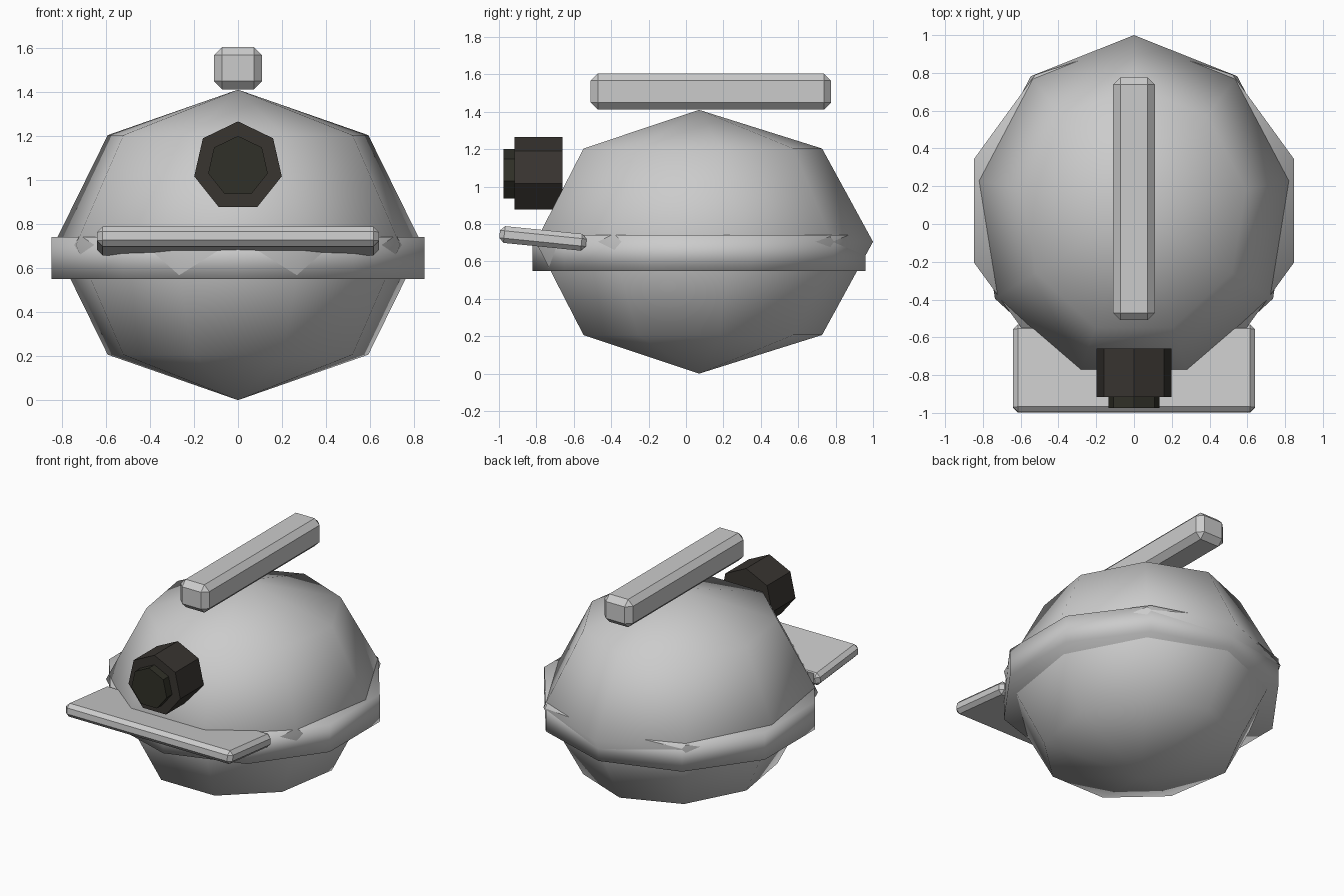
import bpy
import bmesh
from math import sin, cos, pi, radians
from mathutils import Matrix

if "Cube" in bpy.data.objects:
    bpy.data.objects.remove(bpy.data.objects["Cube"])


def finish(name, bm, smooth=False, color=None):
    bmesh.ops.recalc_face_normals(bm, faces=bm.faces)
    mesh = bpy.data.meshes.new(name)
    for f in bm.faces:
        f.smooth = smooth
    bm.to_mesh(mesh)
    bm.free()
    obj = bpy.data.objects.new(name, mesh)
    bpy.context.collection.objects.link(obj)
    if color:
        mat = bpy.data.materials.new(name + "_color")
        mat.diffuse_color = (*color, 1)
        mat.use_nodes = True
        mat.node_tree.nodes["Principled BSDF"].inputs["Base Color"].default_value = mat.diffuse_color
        mesh.materials.append(mat)
    return obj


def lathe(name, profile, sides, loc, scale=(1, 1, 1), tilt=0, smooth=False, color=None):
    """Revolve (radius, height) points around z, first corner on +y."""
    bm = bmesh.new()
    rings = []
    for r, z in profile:
        count = sides if r > 0 else 1
        angles = [pi / 2 + 2 * pi * i / sides for i in range(count)]
        rings.append([bm.verts.new((r * cos(a), r * sin(a), z)) for a in angles])
    for a, b in zip(rings, rings[1:]):
        for i in range(sides):
            j = (i + 1) % sides
            corners = [a[i % len(a)], a[j % len(a)], b[j % len(b)], b[i % len(b)]]
            bm.faces.new(list(dict.fromkeys(corners)))
    for ring in (rings[0], rings[-1]):
        if len(ring) > 1:
            bm.faces.new(ring)
    bm.transform(Matrix.Diagonal((*scale, 1)))
    obj = finish(name, bm, smooth, color)
    obj.location = loc
    obj.rotation_euler.x = tilt
    return obj


def box(name, size, loc, bevel, tilt=0):
    bm = bmesh.new()
    bmesh.ops.create_cube(bm, size=1, matrix=Matrix.Diagonal((*size, 1)))
    obj = finish(name, bm)
    obj.location = loc
    obj.rotation_euler.x = tilt
    mod = obj.modifiers.new("Bevel", 'BEVEL')
    mod.width = bevel
    mod.segments = 1
    return obj


# helmet shell: coarse nine-sided ellipsoid
shell = [(sin(pi * i / 4) if 0 < i < 4 else 0, -cos(pi * i / 4)) for i in range(5)]
lathe("helmet_shell", shell, 9, (0, 0.07, 0.705), (0.85, 0.93, 0.705), smooth=True)

# rim band around the shell
lathe("rim_band", [(0.89, -0.095), (0.89, 0.095)], 10, (0, 0.07, 0.645), smooth=True)

# brim and top ridge
box("front_brim", (1.28, 0.465, 0.09), (0, -0.765, 0.723), 0.025, -0.1)
box("top_ridge", (0.22, 1.285, 0.193), (0, 0.133, 1.508), 0.038)

# head lamp, its axis turned to the front
lathe("lamp_housing", [(0.204, -0.128), (0.204, 0.128)], 7, (0, -0.788, 1.062),
      tilt=radians(90), color=(0.04, 0.035, 0.03))
lathe("lamp_lens", [(0.139, -0.04), (0.139, 0.04)], 7, (0, -0.935, 1.061),
      tilt=radians(90), color=(0.03, 0.03, 0.021))
